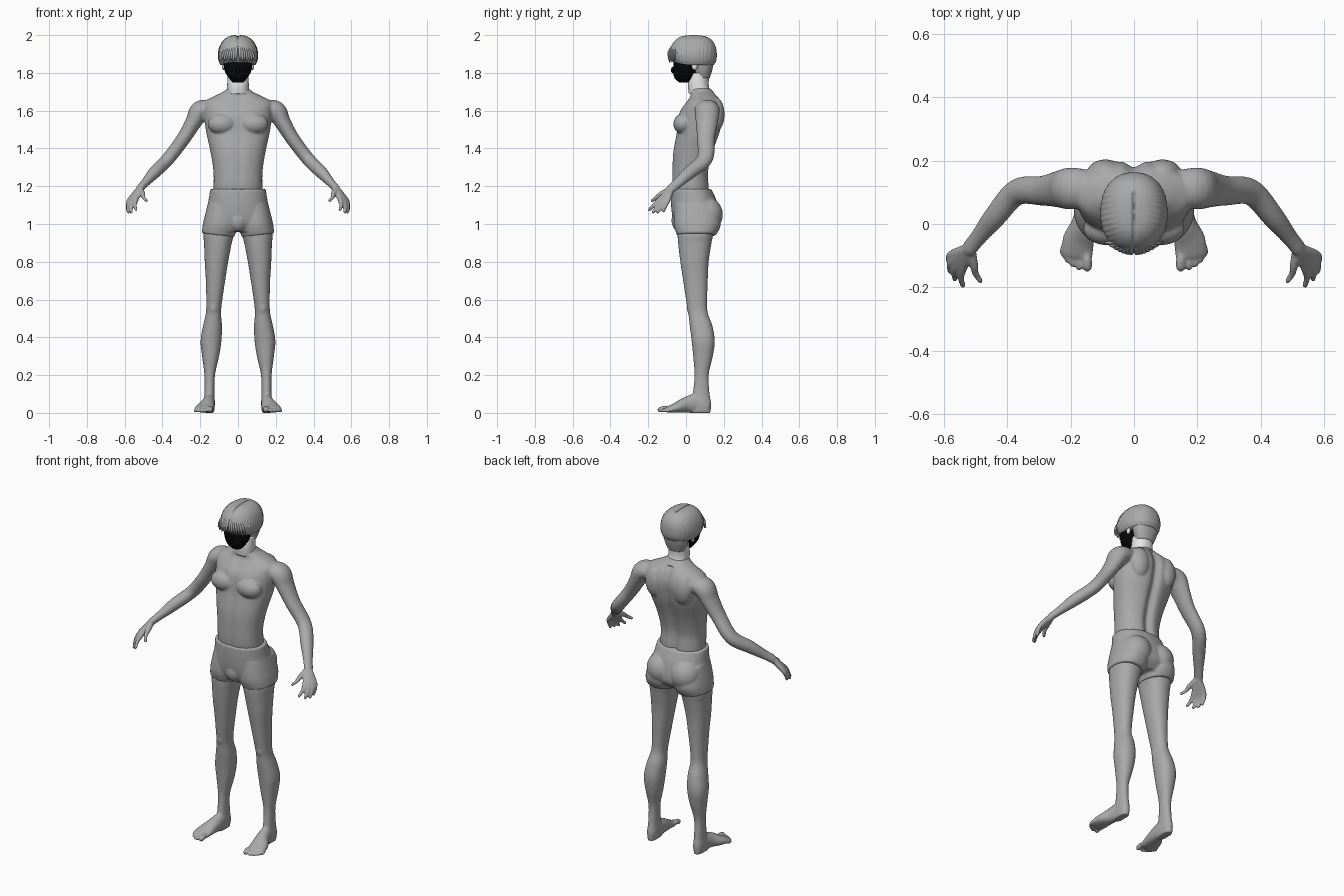
import bpy, bmesh
from math import sin, cos, pi, exp, copysign
from mathutils import Vector, Matrix

if "Cube" in bpy.data.objects:
    bpy.data.objects.remove(bpy.data.objects["Cube"])


def material(name, value):
    mat = bpy.data.materials.new(name)
    mat.use_nodes = True
    colour = (value, value, value, 1)
    mat.diffuse_color = colour
    mat.node_tree.nodes["Principled BSDF"].inputs["Base Color"].default_value = colour
    return mat


grey = material("mid grey", .4)
pale = material("pale grey", .8)
black = material("black", .002)


def dense(rows, steps=6):
    """Smooth curve through rows of numbers."""
    out = []
    for i in range(len(rows) - 1):
        a, b, c, d = rows[max(i - 1, 0)], rows[i], rows[i + 1], rows[min(i + 2, len(rows) - 1)]
        for k in range(steps):
            t = k / steps
            out.append([q + t * (r - p + t * (2 * p - 5 * q + 4 * r - s + t * (3 * (q - r) + s - p))) / 2
                        for p, q, r, s in zip(a, b, c, d)])
    out.append(list(rows[-1]))
    return out


def skin(bm, rings):
    loops = [[bm.verts.new(p) for p in ring] for ring in rings]
    n = len(loops[0])
    for low, high in zip(loops, loops[1:]):
        for i in range(n):
            j = (i + 1) % n
            bm.faces.new((low[i], low[j], high[j], high[i]))
    bm.faces.new(loops[0])
    bm.faces.new(loops[-1])


def superellipse(seg, power=.9):
    for i in range(seg):
        c, s = cos(2 * pi * i / seg), sin(2 * pi * i / seg)
        yield copysign(abs(c) ** power, c), copysign(abs(s) ** power, s)


def stack(bm, rows, side=1, warp=lambda v: v, seg=48):
    """Level rings: height, x low, x high, y front, y back."""
    rings = []
    for z, xa, xb, ya, yb in dense(rows):
        rings.append([warp(Vector((side * ((xa + xb) / 2 + c * (xb - xa) / 2),
                                   (ya + yb) / 2 + s * (yb - ya) / 2, z)))
                      for c, s in superellipse(seg)])
    skin(bm, rings)


def centred(rows):
    return [(z, -w, w, a, b) for z, w, a, b in rows]


def tube(bm, rows, side=1, ref=(0, 1, 0), seg=20):
    """Limb along a path: x, y, z, radius across, radius along ref."""
    rows = dense(rows)
    pts = [Vector(r[:3]) for r in rows]
    rings = []
    for i, row in enumerate(rows):
        t = (pts[min(i + 1, len(pts) - 1)] - pts[max(i - 1, 0)]).normalized()
        b = Vector(ref)
        b = (b - t * b.dot(t)).normalized()
        a = t.cross(b)
        ends = [(0, 1)]
        if i == len(rows) - 1:
            ends += [(.5, .85), (.85, .5)]
        for push, scale in ends:
            rings.append([pts[i] + t * row[4] * push + scale * (a * row[3] * c + b * row[4] * s)
                          for c, s in superellipse(seg, 1)])
    for ring in rings:
        for p in ring:
            p.x *= side
    skin(bm, rings)


def blob(bm, centre, radii, side=1):
    place = Matrix.Translation((centre[0] * side, *centre[1:])) @ Matrix.Diagonal((*radii, 1))
    bmesh.ops.create_uvsphere(bm, u_segments=32, v_segments=20, radius=1, matrix=place)


def finish(bm, name, mat, voxel=0):
    bmesh.ops.recalc_face_normals(bm, faces=bm.faces)
    mesh = bpy.data.meshes.new(name)
    bm.to_mesh(mesh)
    bm.free()
    mesh.materials.append(mat)
    for poly in mesh.polygons:
        poly.use_smooth = True
    obj = bpy.data.objects.new(name, mesh)
    bpy.context.collection.objects.link(obj)
    if voxel:
        remesh = obj.modifiers.new("fuse", 'REMESH')
        remesh.mode = 'VOXEL'
        remesh.voxel_size = voxel
        remesh.use_smooth_shade = True
        smooth = obj.modifiers.new("soften", 'SMOOTH')
        smooth.factor = .5
        smooth.iterations = 5
    return obj


# Torso with spine and midline grooves
def grooves(v):
    line = exp(-(v.x / .025) ** 2)
    if v.z < 1.69:
        v.y += -.022 * line if v.y > .09 else .006 * line
    return v


body = bmesh.new()
stack(body, centred([
    (1.1, .13, -.06, .13), (1.2, .129, -.075, .125), (1.28, .13, -.075, .122),
    (1.38, .145, -.07, .145), (1.48, .167, -.052, .18), (1.55, .177, -.045, .196),
    (1.6, .18, -.032, .2), (1.645, .18, 0, .188), (1.675, .13, .02, .17),
    (1.7, .078, .02, .145), (1.72, .056, .02, .125)]), warp=grooves, seg=96)

leg = [(1.05, .01, .165, -.05, .16), (.95, .02, .183, -.045, .145), (.9, .033, .18, -.042, .135),
       (.8, .052, .176, -.03, .12), (.7, .068, .17, -.015, .115), (.6, .083, .168, 0, .112),
       (.53, .09, .17, .012, .115), (.46, .085, .185, .02, .14), (.38, .088, .198, .03, .152),
       (.3, .1, .19, .038, .142), (.2, .122, .178, .045, .12), (.1, .125, .178, .035, .125),
       (.05, .122, .182, .02, .133), (0, .127, .178, .02, .13)]
arm = [(.14, .11, 1.61, .045, .06), (.2, .112, 1.598, .054, .066), (.238, .11, 1.535, .043, .058),
       (.29, .105, 1.45, .037, .047), (.37, .1, 1.345, .035, .042), (.44, .022, 1.275, .033, .036),
       (.49, -.04, 1.22, .023, .028), (.518, -.075, 1.19, .02, .027)]
foot = [(.152, .115, .032, .026, .03), (.152, .06, .05, .03, .05), (.16, 0, .042, .038, .042),
        (.175, -.05, .028, .05, .028), (.18, -.095, .018, .05, .017)]
# Knuckle and tip of each finger, index to little
fingers = [((.54, -.14, 1.13), (.54, -.195, 1.075)), ((.557, -.13, 1.125), (.565, -.175, 1.062)),
           ((.57, -.115, 1.122), (.58, -.15, 1.062)), ((.573, -.095, 1.127), (.583, -.12, 1.068)),
           ((.505, -.13, 1.16), (.485, -.18, 1.123))]
# Root x, tip x, tip y and radius of each toe
toes = [(.15, .147, -.137, .015), (.173, .174, -.14, .009), (.19, .194, -.13, .009),
        (.206, .211, -.115, .009), (.219, .225, -.096, .009)]

for side in (1, -1):
    # Chest, shoulder blade and knee volumes
    blob(body, (.085, -.015, 1.53), (.075, .052, .055), side)
    blob(body, (.09, .158, 1.58), (.06, .046, .09), side)
    blob(body, (.13, .03, .56), (.028, .026, .045), side)
    # Limbs
    stack(body, leg, side)
    tube(body, arm, side, seg=32)
    tube(body, foot, side, ref=(0, 0, 1), seg=32)
    # Hand: every finger grows out of the wrist
    for knuckle, tip in fingers:
        middle = [(a + b) / 2 for a, b in zip(knuckle, tip)]
        middle[0] += .006
        tube(body, [(.52, -.078, 1.185, .018, .02), (*knuckle, .014, .014),
                    (*middle, .011, .011), (*tip, .009, .009)], side, ref=(1, 0, 0))
    for root, tip, reach, r in toes:
        tube(body, [(root, -.07, .018, r, r), (tip, reach + .02, r + .007, r, r),
                    (tip, reach, r + .001, r, r)], side, ref=(0, 0, 1))
finish(body, "body", grey, .006)


# Shorts with slanted hems
def slant(v):
    v.z += (abs(v.x) - .1) * .12
    return v


shorts = bmesh.new()
stack(shorts, centred([(1.185, .147, -.08, .135), (1.12, .157, -.08, .163), (1.05, .17, -.074, .178),
                       (1, .175, -.062, .175), (.96, .16, -.04, .14)]), seg=64)
blob(shorts, (0, -.035, 1.02), (.05, .042, .06))
for side in (1, -1):
    stack(shorts, [(1.1, 0, .16, -.06, .165), (1, .003, .184, -.064, .184),
                   (.94, .02, .192, -.048, .158)], side, slant)
    blob(shorts, (.078, .112, 1.05), (.085, .083, .09), side)
finish(shorts, "shorts", grey, .006)

# Neck and ears
neck = bmesh.new()
stack(neck, centred([(1.69, .058, .015, .13), (1.74, .057, .01, .12), (1.8, .056, .02, .125)]))
for side in (1, -1):
    blob(neck, (.077, .045, 1.835), (.008, .015, .02), side)
finish(neck, "neck", pale)

# Face with nose
face = bmesh.new()
stack(face, centred([(1.748, .028, -.035, .02), (1.775, .05, -.062, .045), (1.81, .07, -.067, .055),
                     (1.86, .077, -.065, .06), (1.91, .07, -.05, .06)]))
blob(face, (0, -.066, 1.815), (.012, .014, .018))
finish(face, "face", black)

# Short hair at the nape
nape = bmesh.new()
stack(nape, centred([(1.772, .052, .05, .126), (1.82, .07, .045, .14), (1.88, .08, .04, .15)]))
finish(nape, "nape_hair", grey)


# Combed hair cap with a centre parting
def strands(v):
    if v.z < 1.9:
        v.z += max(0, -v.y) * .2
    ripple = 1 + .01 * sin(350 * v.y + 90 * abs(v.x)) * min(1, abs(v.x) * 40)
    v.x *= ripple
    if v.y < .1 and v.z > 1.92:
        v.z -= .008 * exp(-(v.x / .006) ** 2)
    return v


hair = bmesh.new()
stack(hair, centred([(1.843, .092, -.07, .148), (1.865, .102, -.085, .16), (1.9, .106, -.09, .163),
                     (1.94, .097, -.08, .157), (1.972, .078, -.058, .138), (1.992, .05, -.028, .108),
                     (1.999, .022, .01, .07), (2, .003, .035, .045)]), warp=strands, seg=200)
# Fringe locks swept out from the parting
for side in (1, -1):
    for i in range(7):
        x = .012 + .013 * i
        depth = -.092 + 4 * x * x
        tube(hair, [(.006 + x * .3, -.07 + x * .2, 1.95, .006, .004),
                    (x * .8, depth, 1.91, .009, .006),
                    (x, depth + .002, 1.865 - .008 * (i % 2), .003, .003)], side, seg=10)
finish(hair, "hair", grey)
